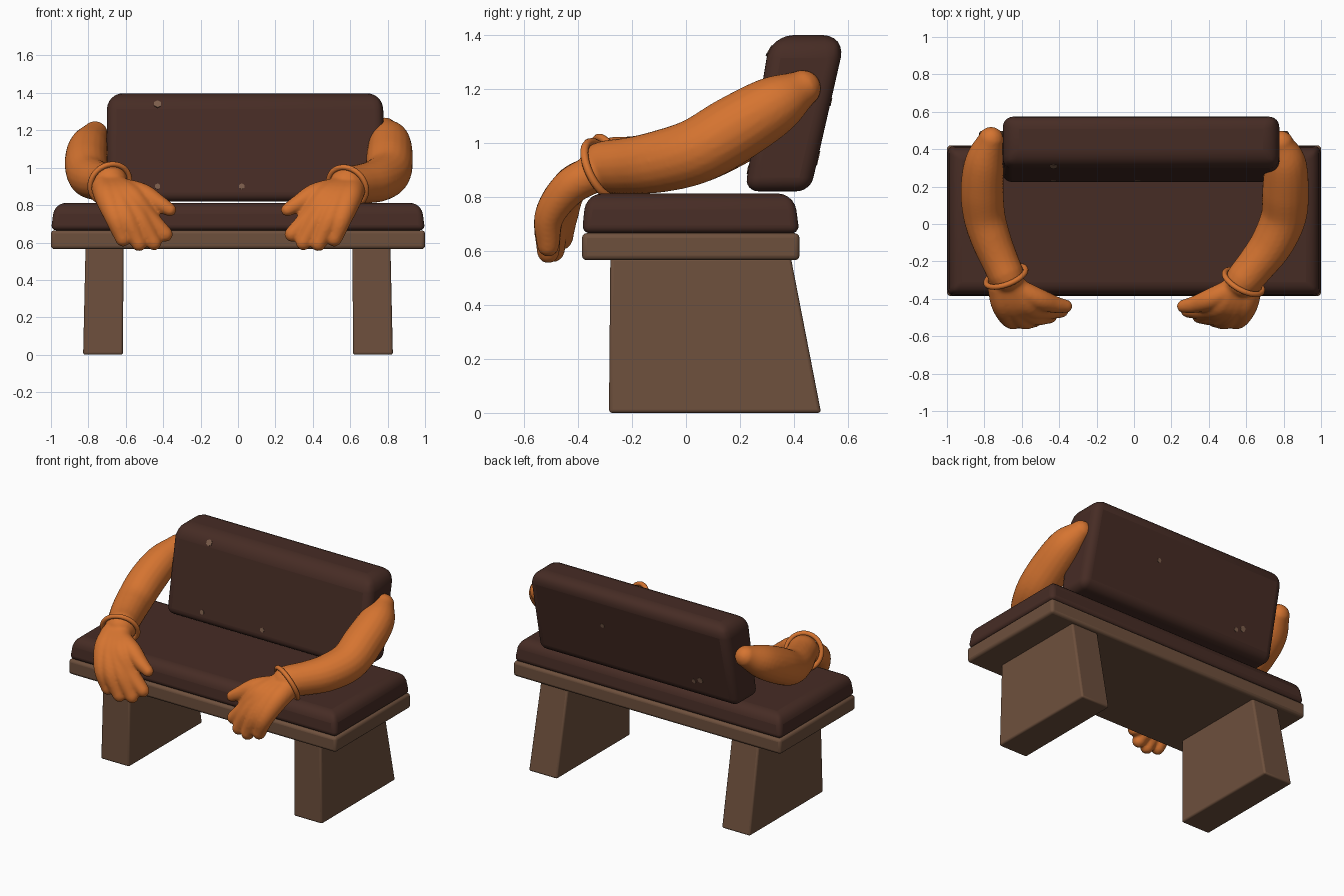
import bpy
import bmesh
import math
from mathutils import Vector

if "Cube" in bpy.data.objects:
    bpy.data.objects.remove(bpy.data.objects["Cube"])


def material(name, color):
    mat = bpy.data.materials.new(name)
    mat.use_nodes = True
    mat.diffuse_color = (*color, 1)
    mat.node_tree.nodes["Principled BSDF"].inputs["Base Color"].default_value = (*color, 1)
    return mat


WOOD = material("brown wood", (0.155, 0.08, 0.046))
LEATHER = material("dark brown leather", (0.062, 0.025, 0.018))
ORANGE = material("orange skin", (0.67, 0.175, 0.03))
WORN = material("worn tan", (0.2, 0.11, 0.07))


def add_object(name, bm, mat):
    bmesh.ops.recalc_face_normals(bm, faces=bm.faces)
    mesh = bpy.data.meshes.new(name)
    bm.to_mesh(mesh)
    bm.free()
    obj = bpy.data.objects.new(name, mesh)
    mesh.materials.append(mat)
    bpy.context.collection.objects.link(obj)
    return obj


def shade(obj, angle=40):
    bpy.ops.object.select_all(action="DESELECT")
    obj.select_set(True)
    bpy.context.view_layer.objects.active = obj
    bpy.ops.object.shade_smooth_by_angle(angle=math.radians(angle))


def block(name, low, high, z0, z1, mat, bevel, side_weight=1.0, segments=3):
    """Rounded block between two rectangles (x0, x1, y0, y1); top edges are softest."""
    bm = bmesh.new()
    for (x0, x1, y0, y1), z in ((low, z0), (high, z1)):
        for x, y in ((x0, y0), (x1, y0), (x1, y1), (x0, y1)):
            bm.verts.new((x, y, z))
    bm.verts.ensure_lookup_table()
    v = list(bm.verts)
    bm.faces.new(v[:4])
    bm.faces.new(v[4:])
    for i in range(4):
        j = (i + 1) % 4
        bm.faces.new((v[i], v[j], v[j + 4], v[i + 4]))
    weight = bm.edges.layers.float.new("bevel_weight_edge")
    for e in bm.edges:
        on_top = all(p.co.z > (z0 + z1) / 2 for p in e.verts)
        e[weight] = 1.0 if on_top else side_weight
    obj = add_object(name, bm, mat)
    mod = obj.modifiers.new("rounding", "BEVEL")
    mod.limit_method = "WEIGHT"
    mod.width = bevel
    mod.segments = segments
    shade(obj)
    return obj


# Bench
SEAT = (-1, 1, -0.385, 0.42)
block("seat_plank", SEAT, SEAT, 0.565, 0.665, WOOD, 0.018)
block("seat_cushion", SEAT, (-0.98, 0.98, -0.37, 0.40), 0.665, 0.812,
      LEATHER, 0.06, 0.5, 5)
for name, s in (("right_leg", -1), ("left_leg", 1)):
    foot = sorted((s * 0.615, s * 0.828))
    head = sorted((s * 0.612, s * 0.815))
    block(name, (*foot, -0.285, 0.5), (*head, -0.28, 0.388), 0, 0.575, WOOD, 0.012)
backrest = block("backrest", (-0.705, 0.785, 0.217, 0.46), (-0.7, 0.775, 0.312, 0.592),
                 0.82, 1.398, LEATHER, 0.085, 0.6, 6)


# Arms: tapered tubes along smooth paths, fused into one skin
def smooth_path(points, steps=6):
    p = [Vector(q) for q in points]
    p = [2 * p[0] - p[1], *p, 2 * p[-1] - p[-2]]
    path = []
    for a, b, c, d in zip(p, p[1:], p[2:], p[3:]):
        for k in range(steps):
            t = k / steps
            path.append(b + (c - a) * (t / 2) + (2 * a - 5 * b + 4 * c - d) * (t * t / 2)
                        + (3 * b - a - 3 * c + d) * (t ** 3 / 2))
    return path + [p[-2]]


def tube(bm, points, sides=20):
    path = smooth_path(points)
    first, last = path[0], path[-1]
    start = (first - path[1]).xyz.normalized()
    end = (last - path[-2]).xyz.normalized()

    def dome(base, direction, angle):
        centre = base.xyz + direction * base.w * math.sin(angle)
        return Vector((*centre, base.w * math.cos(angle)))

    angles = [math.radians(a) for a in (25, 50, 70, 85)]
    path = ([dome(first, start, a) for a in reversed(angles)] + path
            + [dome(last, end, a) for a in angles])
    tangent = -start
    side = tangent.orthogonal().normalized()
    rings = []
    for i, q in enumerate(path):
        ahead = path[min(i + 1, len(path) - 1)] - path[max(i - 1, 0)]
        new = ahead.xyz.normalized()
        side = tangent.rotation_difference(new) @ side
        tangent = new
        other = tangent.cross(side)
        rings.append([bm.verts.new(q.xyz + q.w * (side * math.cos(a) + other * math.sin(a)))
                      for a in (math.tau * k / sides for k in range(sides))])
    for r, n in zip(rings, rings[1:]):
        for k in range(sides):
            j = (k + 1) % sides
            bm.faces.new((r[k], r[j], n[j], n[k]))
    bm.faces.new(rings[0])
    bm.faces.new(rings[-1])


# Finger columns: inward offset at wrist, palm, knuckle, tip; then tip y and z
FINGERS = [(-0.03, -0.01, 0.03, 0.07, -0.51, 0.62),
           (0.0, 0.04, 0.09, 0.155, -0.51, 0.595),
           (0.02, 0.08, 0.155, 0.235, -0.49, 0.6),
           (0.04, 0.12, 0.205, 0.295, -0.46, 0.645)]


def arm(side, s, path, cuff_axis):
    bm = bmesh.new()
    tube(bm, [(s * x, y, z, r) for x, y, z, r in path])
    wrist = path[-1][0]
    for a, b, c, d, y, z in FINGERS:
        tube(bm, [(s * (wrist - a), -0.33, 0.89, 0.07),
                  (s * (wrist - b), -0.43, 0.835, 0.068),
                  (s * (wrist - c), y + 0.005, 0.73, 0.056),
                  (s * (wrist - d), y, z, 0.042)])
    tube(bm, [(s * (wrist - dx), y, z, r) for dx, y, z, r in
              ((0.04, -0.34, 0.89, 0.06), (0.17, -0.4, 0.86, 0.058),
               (0.26, -0.43, 0.81, 0.046), (0.32, -0.44, 0.775, 0.036))])
    obj = add_object(side + "_arm", bm, ORANGE)
    fuse = obj.modifiers.new("fuse", "REMESH")
    fuse.mode = "VOXEL"
    fuse.voxel_size = 0.01
    fuse.use_smooth_shade = True
    soften = obj.modifiers.new("soften", "SMOOTH")
    soften.factor = 0.5
    soften.iterations = 4

    # Rolled cuff at the wrist
    x, y, z, r = path[-1]
    axis = Vector((s * cuff_axis[0], *cuff_axis[1:]))
    bpy.ops.mesh.primitive_torus_add(
        location=(s * x, y - 0.01, z - 0.01), rotation=axis.to_track_quat("Z", "Y").to_euler(),
        major_radius=0.112, minor_radius=0.015, major_segments=40, minor_segments=10)
    cuff = bpy.context.object
    cuff.name = side + "_cuff"
    cuff.data.materials.append(ORANGE)
    shade(cuff, 60)


arm("left", 1, [(0.785, 0.43, 1.2, 0.07), (0.81, 0.33, 1.14, 0.11),
                (0.81, 0.18, 1.05, 0.125), (0.8, 0.04, 0.97, 0.122),
                (0.74, -0.1, 0.93, 0.115), (0.66, -0.21, 0.915, 0.105),
                (0.585, -0.3, 0.91, 0.098)], (-0.43, -0.8, -0.4))
arm("right", -1, [(0.765, 0.45, 1.18, 0.07), (0.8, 0.33, 1.11, 0.105),
                  (0.812, 0.18, 1.03, 0.115), (0.8, 0.04, 0.96, 0.112),
                  (0.765, -0.08, 0.935, 0.107), (0.72, -0.19, 0.925, 0.1),
                  (0.685, -0.27, 0.925, 0.097)], (-0.33, -0.85, -0.38))

# Small worn patches laid on the backrest leather
bpy.context.view_layer.update()
surface = backrest.evaluated_get(bpy.context.evaluated_depsgraph_get())
PATCHES = [(-0.43, 1.34, -1, 0.022), (-0.43, 0.9, -1, 0.016), (0.02, 0.9, -1, 0.016),
           (-0.45, 0.95, 1, 0.02), (-0.4, 0.93, 1, 0.015), (0.25, 1.15, 1, 0.015)]
for i, (x, z, facing, size) in enumerate(PATCHES):
    hit, spot, normal, _ = surface.ray_cast(Vector((x, 2 * facing, z)), Vector((0, -facing, 0)))
    if hit:
        bpy.ops.mesh.primitive_cylinder_add(
            vertices=6, radius=size, depth=0.006, location=spot,
            rotation=normal.to_track_quat("Z", "Y").to_euler())
        patch = bpy.context.object
        patch.name = f"worn_patch_{i + 1}"
        patch.data.materials.append(WORN)
